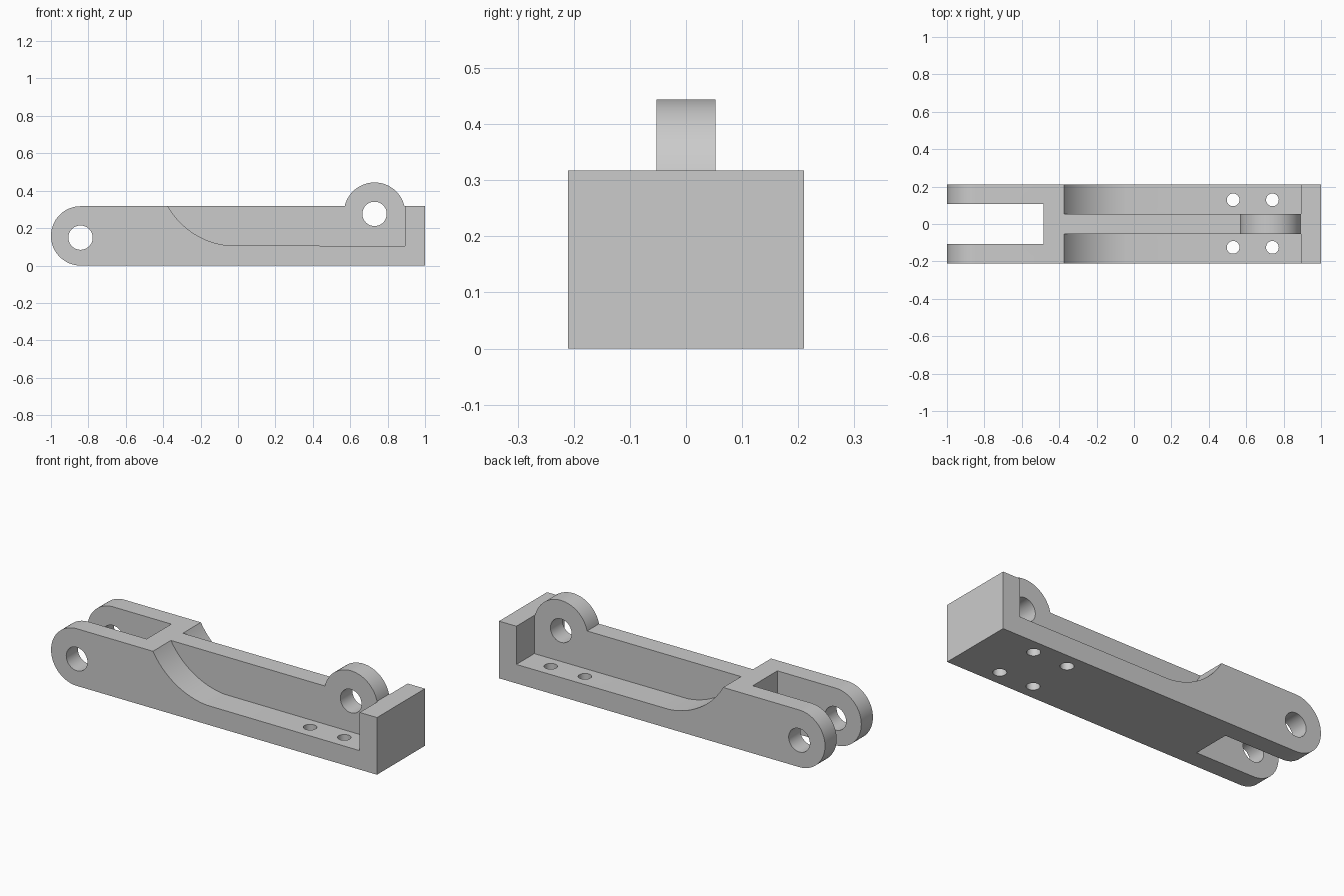
import bpy
import bmesh
from math import pi, cos, sin, asin, acos
from mathutils import Vector

cube = bpy.data.objects.get("Cube")
if cube:
    bpy.data.objects.remove(cube, do_unlink=True)

# Main dimensions
HALF_WIDTH = 0.21
TOP = 0.317
END_R = TOP / 2
END_X = -1 + END_R
LUG_X, LUG_Z, LUG_R = 0.73, 0.28, 0.164
WEB = 0.0525
FLOOR = 0.105
POCKET_END = 0.894

grey = bpy.data.materials.new("plain grey")
grey.use_nodes = True
grey.diffuse_color = (0.6, 0.6, 0.6, 1)
grey.node_tree.nodes["Principled BSDF"].inputs["Base Color"].default_value = (0.6, 0.6, 0.6, 1)


def arc(cx, cz, r, start, end, steps=48):
    return [(cx + r * cos(start + (end - start) * i / steps),
             cz + r * sin(start + (end - start) * i / steps)) for i in range(steps + 1)]


def circle(cx, cz, r):
    return arc(cx, cz, r, 0, 2 * pi)[:-1]


def extrude(name, profile, low, high, vertical=False):
    """Extrude a side profile along y, or a plan profile along z."""
    bm = bmesh.new()
    place = (lambda a, b: (a, b, low)) if vertical else (lambda a, b: (a, low, b))
    face = bm.faces.new([bm.verts.new(place(a, b)) for a, b in profile])
    grown = bmesh.ops.extrude_face_region(bm, geom=[face])["geom"]
    step = Vector((0, 0, high - low) if vertical else (0, high - low, 0))
    bmesh.ops.translate(bm, vec=step, verts=[g for g in grown if isinstance(g, bmesh.types.BMVert)])
    bmesh.ops.recalc_face_normals(bm, faces=bm.faces)
    mesh = bpy.data.meshes.new(name)
    bm.to_mesh(mesh)
    bm.free()
    mesh.materials.append(grey)
    obj = bpy.data.objects.new(name, mesh)
    bpy.context.collection.objects.link(obj)
    return obj


def cut(target, cutter):
    cutter.hide_render = True
    mod = target.modifiers.new(cutter.name, "BOOLEAN")
    mod.operation = "DIFFERENCE"
    mod.solver = "EXACT"
    mod.object = cutter
    bpy.context.view_layer.objects.active = target
    bpy.ops.object.modifier_apply(modifier=mod.name)
    bpy.data.objects.remove(cutter, do_unlink=True)


# Bar outline: rounded fork end, square end block, round lug on top
dip = asin((TOP - LUG_Z) / LUG_R)
outline = [(1, 0), (1, TOP)]
outline += arc(LUG_X, LUG_Z, LUG_R, dip, pi - dip)
outline += arc(END_X, END_R, END_R, pi / 2, 3 * pi / 2)
arm = extrude("link_arm", outline, -HALF_WIDTH, HALF_WIDTH)

# Side pockets with a curved run-out, leaving the central web and lug
sweep_r = 0.42
sweep_z = FLOOR + sweep_r
sweep_x = -0.01
start = pi + asin((sweep_z - TOP) / sweep_r)
end = pi + acos(0.035 / sweep_r)
pocket = arc(sweep_x, sweep_z, sweep_r, start, end, 32)
pocket += [(POCKET_END, FLOOR), (POCKET_END, 0.6), (pocket[0][0], 0.6)]
for side in (-1, 1):
    low, high = sorted((side * WEB, side * 0.4))
    cut(arm, extrude("pocket_cutter", pocket, low, high))

# Fork slot
slot = [(-1.2, -0.2), (-0.485, -0.2), (-0.485, 0.6), (-1.2, 0.6)]
cut(arm, extrude("slot_cutter", slot, -0.108, 0.108))

# Pivot holes through the fork and the lug
for x, z in ((-0.842, 0.149), (LUG_X, 0.276)):
    cut(arm, extrude("pivot_cutter", circle(x, z, 0.065), -0.4, 0.4))

# Four mounting holes through the pocket floors
for x in (0.53, 0.74):
    for y in (-0.125, 0.129):
        cut(arm, extrude("screw_cutter", circle(x, y, 0.034), -0.1, 0.2, True))

bpy.ops.object.select_all(action="DESELECT")
arm.select_set(True)
bpy.context.view_layer.objects.active = arm
bpy.ops.object.shade_smooth_by_angle(angle=pi / 6)
